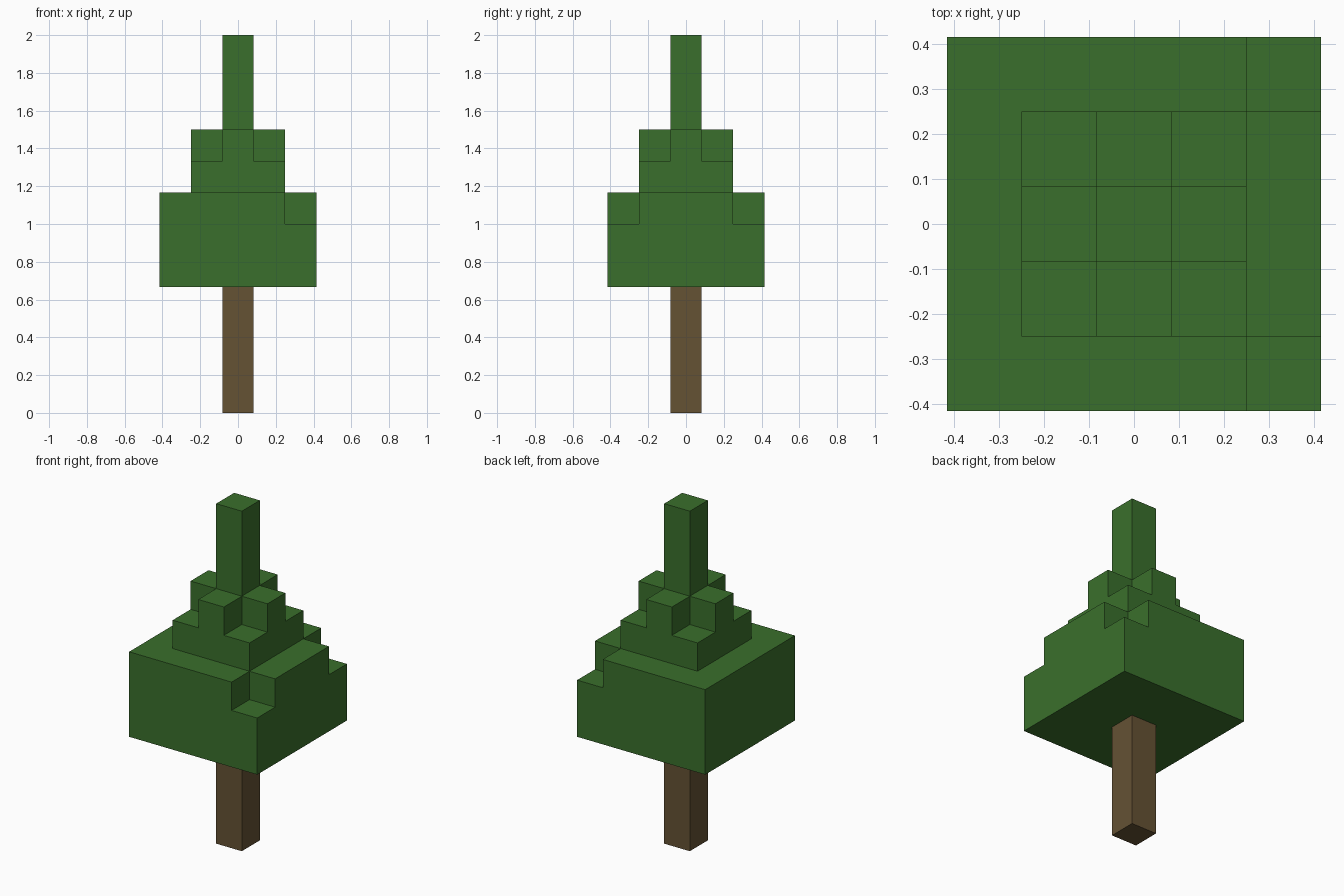
import bpy
import bmesh
from mathutils import Vector

cube = bpy.data.objects.get("Cube")
if cube:
    bpy.data.objects.remove(cube, do_unlink=True)

UNIT = 2 / 12  # the tree is twelve blocks tall


def make_material(name, color):
    mat = bpy.data.materials.new(name)
    mat.use_nodes = True
    mat.diffuse_color = color
    mat.node_tree.nodes["Principled BSDF"].inputs["Base Color"].default_value = color
    return mat


def layers(radius, bottom, top):
    """Square stack of blocks reaching `radius` blocks from the centre."""
    span = range(-radius, radius + 1)
    return {(x, y, z) for x in span for y in span for z in range(bottom, top)}


def build(name, cells, solid, mat):
    """Skin a set of blocks, leaving out faces hidden against other blocks."""
    bm = bmesh.new()
    for cell in cells:
        centre = Vector(cell) + Vector((0, 0, 0.5))
        for axis in range(3):
            for sign in (-1, 1):
                step = Vector((0, 0, 0))
                step[axis] = sign
                if tuple(int(c) for c in Vector(cell) + step) in solid:
                    continue
                u = Vector((0, 0, 0))
                u[(axis + 1) % 3] = 0.5
                v = step.cross(u)
                mid = centre + step * 0.5
                corners = (mid - u - v, mid + u - v, mid + u + v, mid - u + v)
                bm.faces.new([bm.verts.new(c * UNIT) for c in corners])
    bmesh.ops.remove_doubles(bm, verts=bm.verts, dist=0.001)
    mesh = bpy.data.meshes.new(name)
    bm.to_mesh(mesh)
    bm.free()
    mesh.materials.append(mat)
    obj = bpy.data.objects.new(name, mesh)
    bpy.context.collection.objects.link(obj)


# Trunk
trunk = layers(0, 0, 4)

# Foliage: wide block, small tier, cross-shaped tier and spire
foliage = layers(2, 4, 7) | layers(1, 7, 8) | layers(0, 8, 12)
foliage |= {c for c in layers(1, 8, 9) if c[0] == 0 or c[1] == 0}

# Two missing corner blocks on the wide tier
foliage -= {(2, -2, 6), (2, 2, 6)}

solid = trunk | foliage
build("trunk", trunk, solid, make_material("bark brown", (0.130, 0.084, 0.034, 1)))
build("foliage", foliage, solid, make_material("leaf green", (0.042, 0.159, 0.025, 1)))
